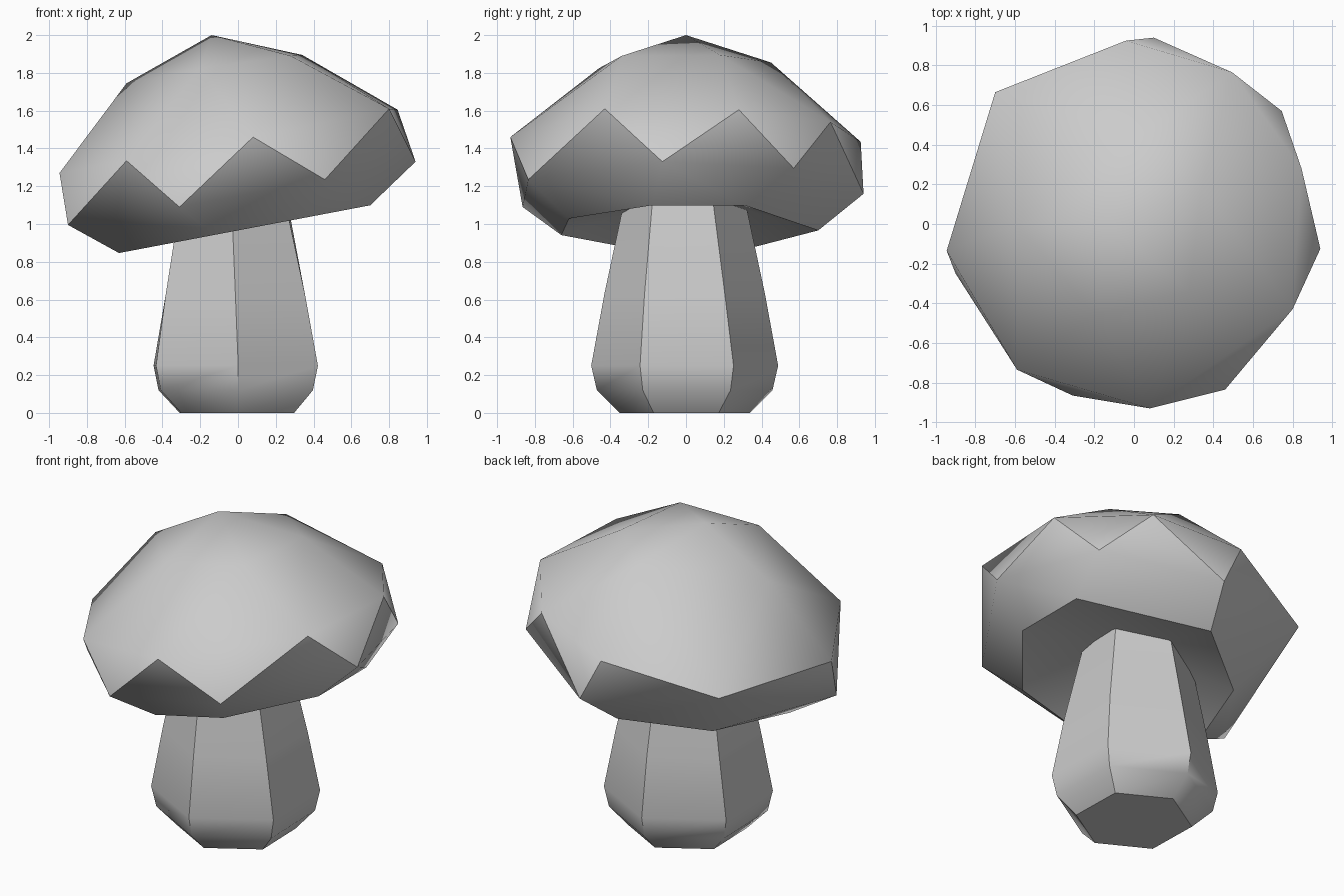
import bpy, bmesh, math

if "Cube" in bpy.data.objects:
    bpy.data.objects.remove(bpy.data.objects["Cube"])

grey = bpy.data.materials.new("plain grey")
grey.diffuse_color = (0.6, 0.6, 0.6, 1)
grey.use_nodes = True
grey.node_tree.nodes["Principled BSDF"].inputs["Base Color"].default_value = grey.diffuse_color
CREASE = math.radians(45)


def finish(name, bm, is_ridge=lambda e: False):
    """Smooth shading, kept sharp at strong angles and along ridges."""
    bmesh.ops.recalc_face_normals(bm, faces=bm.faces[:])
    for f in bm.faces:
        f.smooth = True
    for e in bm.edges:
        e.smooth = not (e.calc_face_angle(0) > CREASE or is_ridge(e))
    mesh = bpy.data.meshes.new(name)
    bm.to_mesh(mesh)
    bm.free()
    mesh.materials.append(grey)
    ob = bpy.data.objects.new(name, mesh)
    bpy.context.collection.objects.link(ob)
    return ob


# Cap: faceted, leaning dome, wrapped around a few rings of corners
crown = [(-.14, 0, 2), (.34, .18, 1.895), (.03, .45, 1.855),
         (-.59, 0, 1.745), (-.20, -.46, 1.825), (.28, -.34, 1.89)]
upper_rim = [(.80, -.43, 1.61), (.845, .28, 1.605), (.495, .765, 1.54),
             (-.04, .925, 1.435), (-.945, -.135, 1.27),
             (-.59, -.735, 1.335), (.08, -.93, 1.46)]
lower_rim = [(.94, -.125, 1.33), (.745, .57, 1.295), (.10, .94, 1.16),
             (-.70, .665, 1.27), (-.90, -.25, .995),
             (-.31, -.865, 1.09), (.46, -.835, 1.235)]
underside = [(.70, -.18), (.70, .31), (0, .70), (-.45, .37),
             (-.63, -.155), (-.13, -.66), (.33, -.62)]
# the opening underneath lies on one sloping plane
opening = [(x, y, .966 + .19 * x) for x, y in underside]

bm = bmesh.new()
ring_of = bm.verts.layers.int.new("ring")
for ring, points in enumerate((crown, upper_rim, lower_rim, opening)):
    for p in points:
        bm.verts.new(p)[ring_of] = ring
bmesh.ops.convex_hull(bm, input=bm.verts[:])
bmesh.ops.delete(bm, geom=[v for v in bm.verts if not v.link_faces], context='VERTS')

# Hollow underside: the flat bottom becomes a shallow cone rising to the middle
flat = [f for f in bm.faces if all(v[ring_of] == 3 for v in f.verts)]
if len(flat) > 1:
    flat = bmesh.ops.dissolve_faces(bm, faces=flat)['region']
hollow = bmesh.ops.poke(bm, faces=flat)
for v in hollow['verts']:
    v.co = (0, 0, 1.166)
    v[ring_of] = 4


def cap_ridge(e):
    rings = sorted(v[ring_of] for v in e.verts)
    # zigzag between dome and rim, and the lip of the hollow
    return rings == [1, 2] or rings == [3, 3]


finish("mushroom_cap", bm, cap_ridge)

# Stem: six-sided, bulging near the foot and tapering up into the cap
# rings are (height, radius, centre x, twist in degrees)
rings = [(0, .345, -.006, 1.5), (.12, .465, -.012, 1.5), (.25, .495, -.012, 1.5),
         (.63, .425, -.014, 0), (1.1, .325, -.022, -2), (1.2, .305, -.022, -2)]
bm = bmesh.new()
loops = []
for z, r, cx, twist in rings:
    angles = [math.radians(30 + twist + 60 * i) for i in range(6)]
    loops.append([bm.verts.new((cx + r * math.cos(a), -.007 + r * math.sin(a), z))
                  for a in angles])
for a, b in zip(loops, loops[1:]):
    for i in range(6):
        j = (i + 1) % 6
        bm.faces.new((a[i], a[j], b[j], b[i]))
bm.faces.new(loops[0][::-1])
bm.faces.new(loops[-1])
finish("mushroom_stem", bm)
